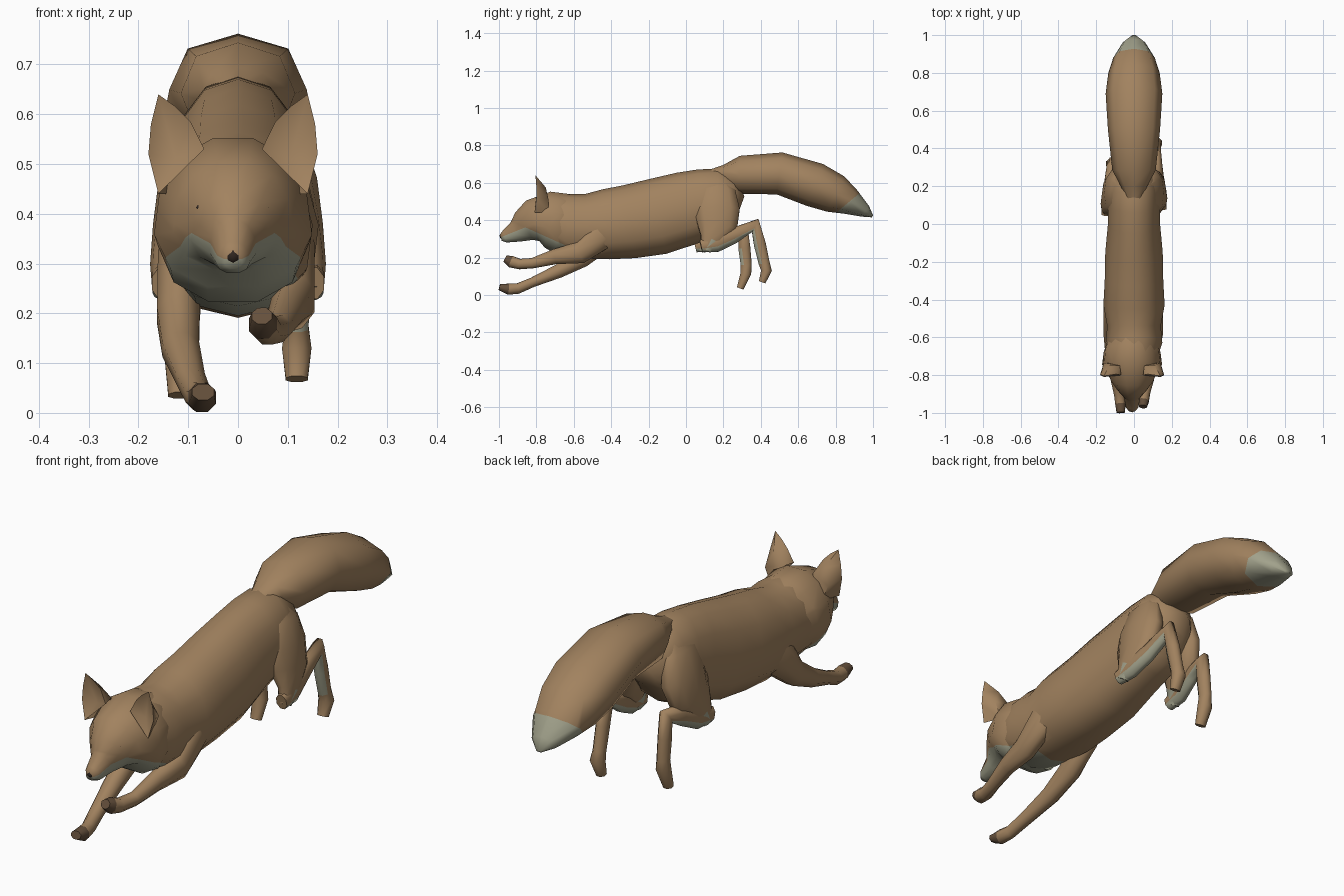
import bpy, bmesh, math
from mathutils import Vector

if "Cube" in bpy.data.objects:
    bpy.data.objects.remove(bpy.data.objects["Cube"])


def mat(name, col):
    m = bpy.data.materials.new(name)
    m.diffuse_color = (*col, 1)
    m.use_nodes = True
    m.node_tree.nodes["Principled BSDF"].inputs["Base Color"].default_value = m.diffuse_color
    return m


BROWN = mat("fur_brown", (.36, .225, .115))
CREAM = mat("fur_cream", (.36, .36, .26))
DARK = mat("dark", (.03, .02, .015))
SHADE = mat("fur_dark_brown", (.13, .08, .045))


def finish(bm, name, paint=None, angle=60, cuts=()):
    for co, no in cuts:  # clean colour borders
        bmesh.ops.bisect_plane(bm, geom=bm.verts[:] + bm.edges[:] + bm.faces[:],
                               plane_co=co, plane_no=no)
    bmesh.ops.recalc_face_normals(bm, faces=bm.faces)
    bm.normal_update()
    if paint:
        for f in bm.faces:
            f.material_index = paint(f.calc_center_median(), f.normal)
    me = bpy.data.meshes.new(name)
    bm.to_mesh(me)
    bm.free()
    for m in (BROWN, CREAM, DARK, SHADE):
        me.materials.append(m)
    ob = bpy.data.objects.new(name, me)
    bpy.context.collection.objects.link(ob)
    bpy.ops.object.select_all(action='DESELECT')
    ob.select_set(True)
    bpy.context.view_layer.objects.active = ob
    bpy.ops.object.shade_smooth_by_angle(angle=math.radians(angle))
    return ob


def loft(name, rings, sides=10, paint=None, egg=0, power=1, cuts=(), phase=.5):
    """Skin of oval rings (x, y, z, half width in x, half height) along a path."""
    bm = bmesh.new()
    pts = [Vector(r[:3]) for r in rings]
    loops = []
    for i, r in enumerate(rings):
        t = Vector((0, 0, 0))
        if i:
            t += (pts[i] - pts[i - 1]).normalized()
        if i < len(pts) - 1:
            t += (pts[i + 1] - pts[i]).normalized()
        n = Vector((1, 0, 0)).cross(t).normalized()
        side = t.cross(n).normalized()
        loop = []
        for k in range(sides):
            a = 2 * math.pi * (k + phase) / sides
            s, c = math.sin(a), math.cos(a)
            s = math.copysign(abs(s) ** power, s)
            c = math.copysign(abs(c) ** power, c)
            loop.append(bm.verts.new(pts[i] + side * (r[3] * s * (1 - egg * c)) + n * (r[4] * c)))
        loops.append(loop)
    for a, b in zip(loops, loops[1:]):
        for k in range(sides):
            j = (k + 1) % sides
            bm.faces.new((a[k], a[j], b[j], b[k]))
    bm.faces.new(loops[0])
    bm.faces.new(loops[-1])
    return finish(bm, name, paint, cuts=cuts)


# Pale muzzle border: rises from the nose, then falls to the throat
PA, NA = Vector((0, -1, .305)), Vector((0, -.40, 1))
PB, NB = Vector((0, -.86, .362)), Vector((0, .45, 1))
throat = lambda c, n: int((c - PA).dot(NA) < 0 and (c - PB).dot(NB) < 0 and c.y < -.55)

# Torso and neck: y, bottom, top, half width
torso = [(-.72, .27, .55, .12), (-.63, .21, .545, .15), (-.54, .195, .54, .142),
         (-.43, .19, .565, .162), (-.3, .195, .59, .155), (-.15, .215, .625, .152),
         (0, .265, .66, .138), (.1, .30, .675, .138), (.18, .33, .677, .132),
         (.24, .36, .64, .115), (.295, .43, .53, .06)]
loft("torso", [(0, y, (b + t) / 2, w, (t - b) / 2) for y, b, t, w in torso], 12, throat,
     egg=.1, power=.9, cuts=[(PB, NB)], phase=0)

# Head with pale lower muzzle and cheeks
HX = -.01
head = [(-.99, .307, .018, .018), (-.97, .312, .034, .034), (-.91, .337, .047, .06),
        (-.865, .368, .084, .09), (-.82, .396, .12, .118), (-.74, .403, .158, .155),
        (-.67, .382, .15, .168), (-.58, .37, .12, .15)]
loft("head", [(HX, *r) for r in head], 12, throat, egg=.13, power=.92, cuts=[(PA, NA), (PB, NB)])


def ball(name, loc, r, scale=(1, 1, 1)):
    bm = bmesh.new()
    bmesh.ops.create_uvsphere(bm, u_segments=8, v_segments=6, radius=r)
    bmesh.ops.scale(bm, verts=bm.verts, vec=scale)
    bmesh.ops.translate(bm, verts=bm.verts, vec=loc)
    finish(bm, name, lambda c, n: 2)


ball("nose", (HX, -.98, .316), .017)
for s, tag in ((-1, "left"), (1, "right")):
    ball(tag + "_eye", (HX + s * .06, -.871, .412), .017, (1, 1, .7))
    # Ears: hollow front, back running down into the skull
    bm = bmesh.new()
    V = lambda x, y, z: bm.verts.new((HX + s * x, y, z))
    rim = [V(.058, -.80, .53), V(.085, -.795, .585), V(.115, -.80, .615), V(.15, -.805, .64),
           V(.165, -.80, .58), V(.17, -.80, .52), V(.15, -.81, .44)]
    dent = V(.115, -.775, .51)
    back = [V(.065, -.75, .535), V(.12, -.75, .575), V(.15, -.735, .51), V(.12, -.735, .44)]
    bm.faces.new((rim[6], rim[0], dent))
    for a, b in zip(rim, rim[1:]):
        bm.faces.new((a, b, dent))
    for f in ((rim[0], back[0], rim[1]), (rim[1], back[0], back[1]), (rim[1], back[1], rim[2]),
              (rim[2], back[1], rim[3]), (rim[3], back[1], rim[4]), (rim[4], back[1], back[2]),
              (rim[4], back[2], rim[5]), (rim[5], back[2], back[3]), (rim[5], back[3], rim[6]),
              (back[0], back[3], back[2], back[1])):
        bm.faces.new(f)
    finish(bm, tag + "_ear", angle=65)

# Front legs, stretched forward
paw = lambda c, n: 3 * int(c.y < -.93)
loft("right_front_leg", [(.08, -.38, .41, .04, .07), (.108, -.46, .315, .05, .085),
                         (.112, -.57, .225, .045, .064), (.098, -.70, .205, .036, .044),
                         (.08, -.82, .170, .028, .03), (.06, -.89, .165, .029, .03),
                         (.05, -.935, .178, .031, .034), (.048, -.967, .195, .022, .02)], 8, paw)
loft("left_front_leg", [(-.09, -.38, .39, .04, .07), (-.115, -.46, .30, .05, .085),
                        (-.12, -.56, .195, .046, .055), (-.115, -.68, .128, .04, .04),
                        (-.095, -.82, .068, .031, .028), (-.08, -.9, .034, .028, .03),
                        (-.072, -.95, .031, .03, .032), (-.07, -.998, .042, .024, .018)], 8, paw)

# Hind legs: haunch, then shin and foot; lower joints differ per side
hind = [(1, "right", .03, [(.37, .372), (.395, .27), (.418, .17), (.43, .13), (.407, .068)]),
        (-1, "left", .0, [(.305, .335), (.312, .25), (.322, .16), (.32, .115), (.29, .035)])]
for s, tag, d, joints in hind:
    inner = lambda c, n: int(c.z > .15 and (n.z < -.3 if c.y < .29 + d else n.y < -.5))
    knee = lambda c, n: int(c.z < .30 and n.z < -.1)
    loft(tag + "_haunch", [(s * .05, .17, .63, .02, .04), (s * .085, .168, .56, .042, .10),
                           (s * .10, .165, .46, .06, .128), (s * .125, .15 + d / 2, .37, .047, .115),
                           (s * .145, .105 + d, .295, .032, .065), (s * .15, .075 + d, .24, .022, .03)],
         10, knee)
    x = s * .118
    loft(tag + "_hind_leg", [(s * .15, .05 + d, .26, .025, .035), (s * .145, .13 + d, .278, .03, .053),
                             (s * .13, .22 + d, .315, .029, .046)]
         + [(x, y, z, w, h) for (y, z), w, h in
            zip(joints, (.028, .027, .026, .032, .024), (.042, .035, .032, .031, .02))], 8, inner)

# Bushy tail with pale tip
tail = [(.13, .64, .04, .03), (.2, .65, .07, .045), (.285, .642, .115, .102),
        (.50, .65, .138, .113), (.69, .588, .15, .12), (.80, .54, .136, .105),
        (.88, .497, .11, .072), (.96, .447, .06, .034), (.997, .42, .012, .006)]
PT, NT = Vector((0, .875, .50)), Vector((0, 1, -1.2))
loft("tail", [(0, *r) for r in tail], 8, lambda c, n: int((c - PT).dot(NT) > 0),
     power=.9, cuts=[(PT, NT)], phase=0)
